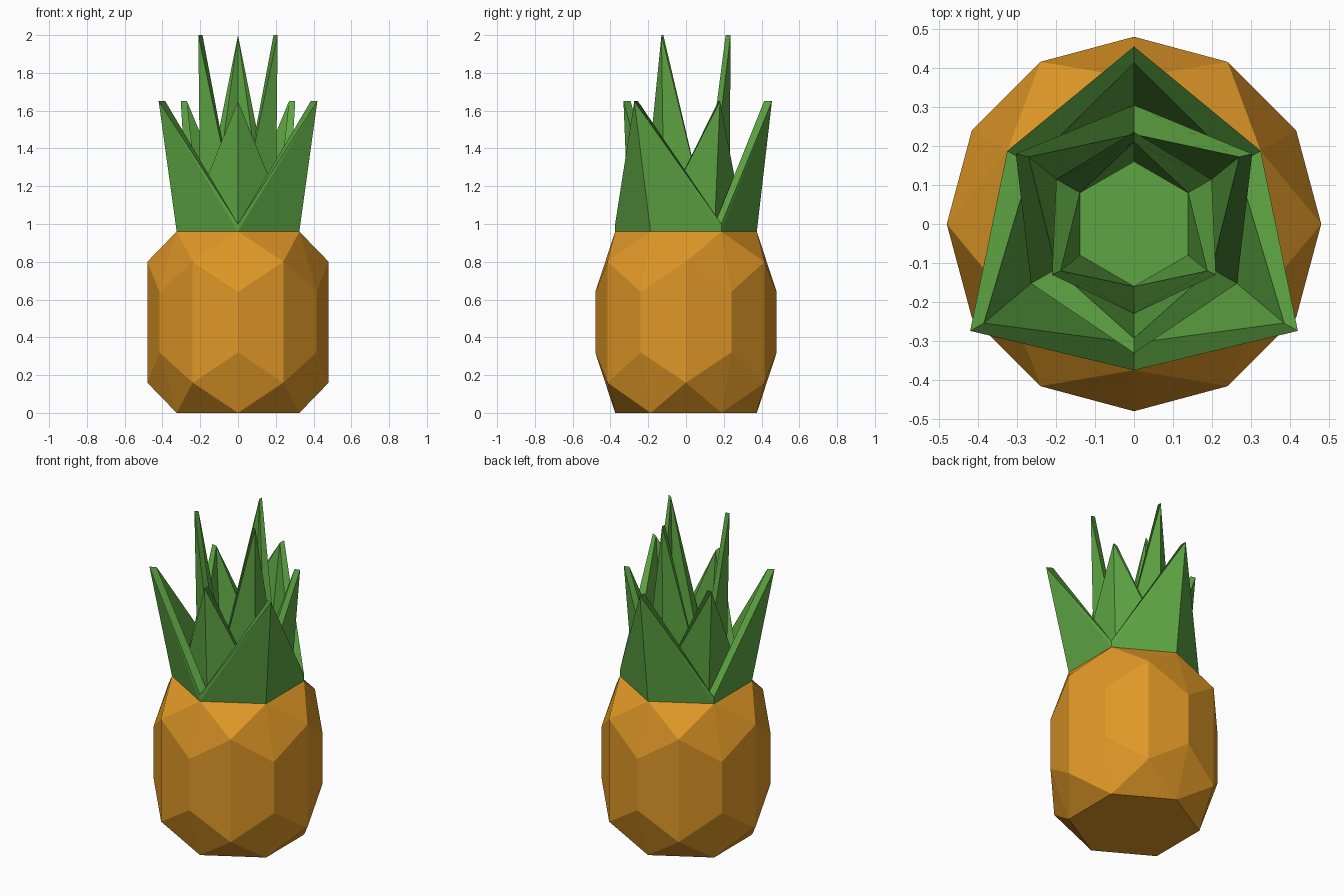
import bpy, bmesh, math

if "Cube" in bpy.data.objects:
    bpy.data.objects.remove(bpy.data.objects["Cube"])


def material(name, rgb):
    m = bpy.data.materials.new(name)
    m.diffuse_color = (*rgb, 1.0)
    m.use_nodes = True
    m.node_tree.nodes["Principled BSDF"].inputs["Base Color"].default_value = m.diffuse_color
    return m


def polar(r, step, z):
    a = math.radians(30 * step)
    return (r * math.cos(a), r * math.sin(a), z)


def finish(name, bm, mat):
    bmesh.ops.recalc_face_normals(bm, faces=bm.faces[:])
    me = bpy.data.meshes.new(name)
    bm.to_mesh(me)
    bm.free()
    me.materials.append(mat)
    ob = bpy.data.objects.new(name, me)
    bpy.context.collection.objects.link(ob)
    return ob


orange = material("orange skin", (0.74, 0.31, 0.02))
green = material("leaf green", (0.11, 0.375, 0.056))

# Fruit body: twelve-sided waist with staggered rims and hexagonal caps
bm = bmesh.new()
cap_lo = {i: bm.verts.new(polar(0.375, i, 0.0)) for i in range(1, 12, 2)}
cap_hi = {i: bm.verts.new(polar(0.375, i, 0.96)) for i in range(1, 12, 2)}
lo = [bm.verts.new(polar(0.48, i, 0.32 if i % 2 else 0.16)) for i in range(12)]
hi = [bm.verts.new(polar(0.48, i, 0.64 if i % 2 else 0.80)) for i in range(12)]
for i in range(12):
    j = (i + 1) % 12
    bm.faces.new((lo[i], lo[j], hi[j], hi[i]))
for cap, rim in ((cap_lo, lo), (cap_hi, hi)):
    bm.faces.new(list(cap.values()))
    for i in range(1, 12, 2):
        j = (i + 1) % 12
        k = (i + 2) % 12
        bm.faces.new((cap[i], rim[i], rim[j]))
        bm.faces.new((cap[i], rim[i], rim[i - 1]))
        bm.faces.new((cap[i], cap[k], rim[j]))
finish("fruit_body", bm, orange)

# Leaf crown: three nested rings, each with three tall leaves over alternate
# hexagon corners; every tip has an outer and an inner point.
# (first corner, tip height, side tip outer/inner, middle tip outer/inner)
layers = [
    (3, 1.65, (0.42, -0.274), (0.385, -0.254), 0.455, 0.413),
    (1, 1.65, (0.303, 0.18), (0.27, 0.172), -0.331, -0.293),
    (3, 2.00, (0.21, -0.13), (0.188, -0.12), 0.236, 0.21),
]
bm = bmesh.new()
corners = list(range(1, 12, 2))
base = {i: bm.verts.new(polar(0.375, i, 0.96)) for i in corners}
rings = [{i: bm.verts.new(polar(r, i, 1.0)) for i in corners if not (r == 0.375 and i in (3, 7, 11))}
         for r in (0.375, 0.305, 0.23, 0.16)]
for n, (first, z, side_out, side_in, mid_out, mid_in) in enumerate(layers):
    outer, inner = rings[n], rings[n + 1]
    for t in (first, first + 4, first + 8):
        prev, nxt = (t - 2) % 12, (t + 2) % 12
        if t in (3, 9):
            po, pi = (0, mid_out), (0, mid_in)
        else:
            s = 1 if t in (1, 11) else -1
            po, pi = (s * side_out[0], side_out[1]), (s * side_in[0], side_in[1])
        tip_o = bm.verts.new((*po, z))
        tip_i = bm.verts.new((*pi, z))
        for v in (prev, nxt):
            if n == 0:
                bm.faces.new((base[t], base[v], tip_o))
                bm.faces.new((base[v], outer[v], tip_o))
            else:
                bm.faces.new((outer[t], outer[v], tip_o))
            bm.faces.new((outer[v], inner[v], tip_i, tip_o))   # leaf edge
            bm.faces.new((inner[t], inner[v], tip_i))          # inside of leaf
bm.faces.new(list(rings[3].values()))  # crown floor
bm.faces.new(list(base.values()))      # crown underside
finish("leaf_crown", bm, green)
